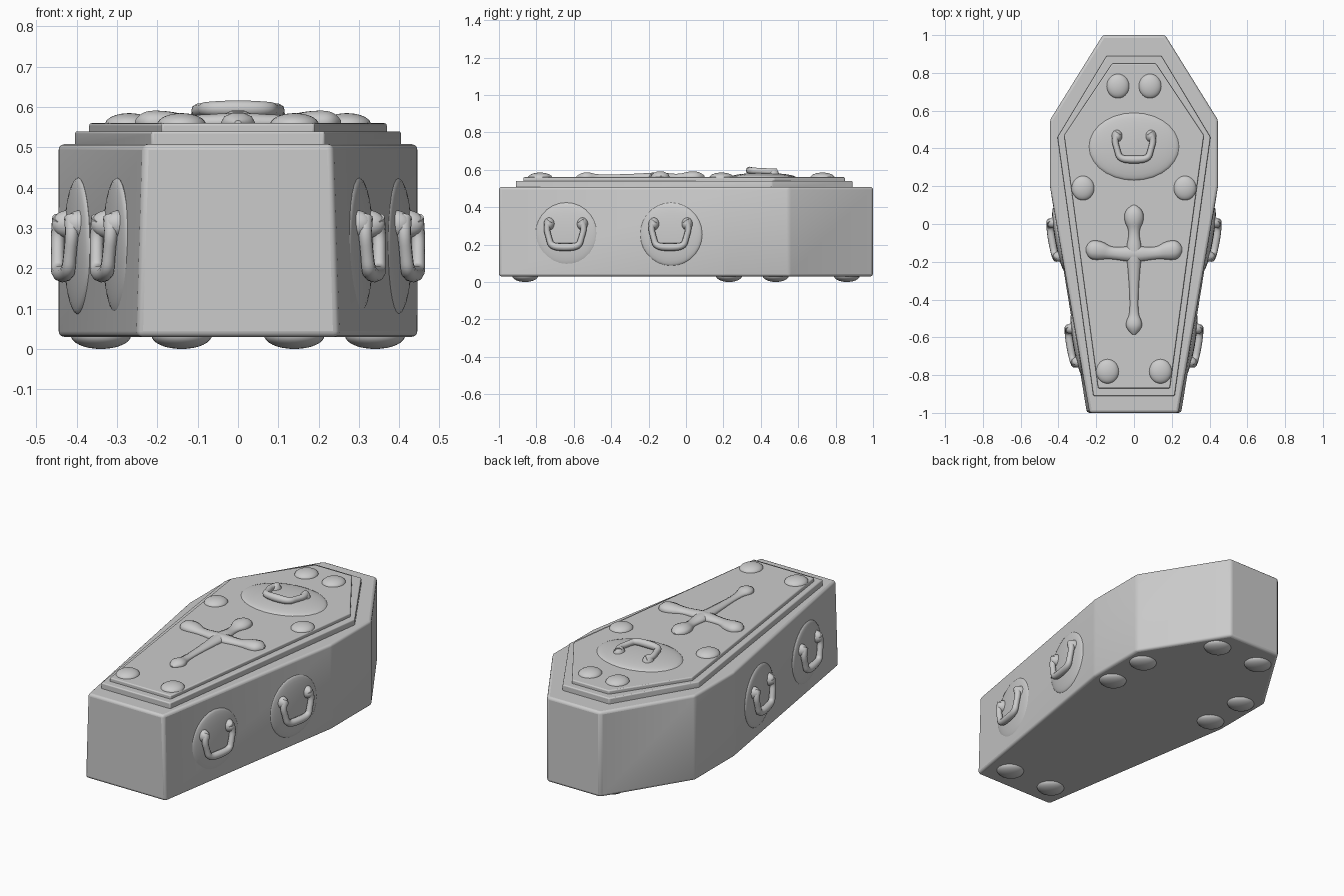
import bpy, bmesh
from mathutils import Matrix, Vector

if "Cube" in bpy.data.objects:
    bpy.data.objects.remove(bpy.data.objects["Cube"])


def finish(obj, angle=0.7):
    bpy.ops.object.select_all(action='DESELECT')
    obj.select_set(True)
    bpy.context.view_layer.objects.active = obj
    bpy.ops.object.shade_smooth_by_angle(angle=angle)
    return obj


def mesh_object(name, bm):
    me = bpy.data.meshes.new(name)
    bm.to_mesh(me)
    bm.free()
    obj = bpy.data.objects.new(name, me)
    bpy.context.collection.objects.link(obj)
    return obj


def slab(name, half, z0, z1, bevel, bottom_flare=0.0):
    """Extrude a mirrored outline, given by its right half, from z0 to z1."""
    ring = half + [(-x, y) for x, y in reversed(half)]
    bm = bmesh.new()
    low = []
    for x, y in ring:
        extra = bottom_flare if y < -0.5 else 0
        low.append(bm.verts.new((x + (extra if x > 0 else -extra), y, z0)))
    top = [bm.verts.new((x, y, z1)) for x, y in ring]
    n = len(ring)
    bm.faces.new(low)
    bm.faces.new(top)
    for i in range(n):
        j = (i + 1) % n
        bm.faces.new((low[i], low[j], top[j], top[i]))
    bmesh.ops.recalc_face_normals(bm, faces=bm.faces)
    obj = mesh_object(name, bm)
    mod = obj.modifiers.new("soft_edges", 'BEVEL')
    mod.width, mod.segments = bevel, 3
    mod.limit_method = 'ANGLE'
    mod.angle_limit = 0.1
    return finish(obj)


def dome(name, frame, centre, size):
    """Half ellipsoid rising along the local z axis."""
    bm = bmesh.new()
    bmesh.ops.create_uvsphere(bm, u_segments=28, v_segments=16, radius=1)
    bmesh.ops.delete(bm, geom=[v for v in bm.verts if v.co.z < -0.3], context='VERTS')
    bm.transform(frame @ Matrix.Translation(centre) @ Matrix.Diagonal((*size, 1)))
    return finish(mesh_object(name, bm), 1.2)


def tube(name, frame, points, flat=1.0):
    """Round tube through (x, y, z, radius) points, flattened along local z."""
    cu = bpy.data.curves.new(name, 'CURVE')
    cu.dimensions = '3D'
    cu.bevel_depth, cu.bevel_resolution = 1.0, 3
    cu.use_fill_caps = True
    sp = cu.splines.new('NURBS')
    sp.points.add(len(points) - 1)
    for p, (x, y, z, r) in zip(sp.points, points):
        p.co, p.radius = (x, y, z, 1), r
    sp.use_endpoint_u, sp.order_u, sp.resolution_u = True, 3, 5
    obj = bpy.data.objects.new(name, cu)
    bpy.context.collection.objects.link(obj)
    bpy.ops.object.select_all(action='DESELECT')
    obj.select_set(True)
    bpy.context.view_layer.objects.active = obj
    bpy.ops.object.convert(target='MESH')
    obj = bpy.context.view_layer.objects.active
    obj.data.transform(frame @ Matrix.Diagonal((1, 1, flat, 1)))
    return finish(obj, 1.0)


def handle(name, frame, plate):
    """Swing handle on a swollen back plate: local x across, y up, z outwards."""
    dome(name + "_plate", frame, (0, 0, 0), plate)
    right = [(0.085, 0.07, 0.030, 0.020), (0.105, 0.04, 0.033, 0.017),
             (0.088, -0.02, 0.036, 0.016), (0.075, -0.065, 0.038, 0.018)]
    left = [(-x, y, z, r) for x, y, z, r in reversed(right)]
    tube(name + "_grip", frame, right + [(0, -0.07, 0.038, 0.022)] + left)
    for s in (-1, 1):
        dome(name + "_mount", frame, (s * 0.09, 0.055, 0.005), (0.03, 0.035, 0.045))


# Tapered six-sided casket body with straight shoulders
slab("body", [(0.235, -1), (0.445, 0.2), (0.445, 0.55), (0.165, 1)],
     0.03, 0.508, 0.014, 0.015)

# Two stepped lid tiers
slab("lid_lower_tier", [(0.215, -0.91), (0.405, 0.46), (0.145, 0.89)], 0.49, 0.54, 0.006)
slab("lid_upper_tier", [(0.19, -0.87), (0.37, 0.47), (0.115, 0.85)], 0.53, 0.56, 0.006)

# Lid studs
up = Matrix.Identity(4)
for x, y in ((0.085, 0.73), (0.27, 0.19), (0.14, -0.78)):
    for s in (-1, 1):
        dome("lid_stud", up, (s * x, y, 0.557), (0.06, 0.065, 0.028))

# Raised cross with rounded ends
on_lid = Matrix.Translation((0, 0, 0.562))
tube("cross_upright", on_lid,
     [(0, 0.10, 0, 0.008), (0, 0.08, 0, 0.045), (0, 0.02, 0, 0.055), (0, -0.04, 0, 0.022),
      (0, -0.14, 0, 0.045), (0, -0.25, 0, 0.03), (0, -0.47, 0, 0.018), (0, -0.52, 0, 0.045),
      (0, -0.56, 0, 0.038), (0, -0.585, 0, 0.008)], 0.6)
arm = [(0.255, -0.135, 0, 0.01), (0.24, -0.135, 0, 0.05), (0.18, -0.14, 0, 0.052),
       (0.12, -0.155, 0, 0.028)]
tube("cross_bar", on_lid,
     arm + [(0, -0.16, 0, 0.045)] + [(-x, y, z, r) for x, y, z, r in reversed(arm)], 0.6)

# Lid handle
handle("lid_handle", Matrix.Translation((0, 0.41, 0.558)), (0.24, 0.18, 0.025))

# Two handles on each tapered side wall
for s in (-1, 1):
    out = Vector((s * 1.2, -0.21, 0)).normalized()
    across = Vector((0, 0, 1)).cross(out)
    for label, y in (("front", -0.64), ("middle", -0.08)):
        wall_x = 0.238 + (y + 1) / 1.2 * 0.207
        frame = Matrix(((across.x, 0, out.x, s * wall_x),
                        (across.y, 0, out.y, y),
                        (0, 1, 0, 0.255),
                        (0, 0, 0, 1)))
        handle(label + "_side_handle", frame, (0.17, 0.17, 0.022))

# Low rounded feet
down = Matrix.Diagonal((1, -1, -1, 1))
for x, y in ((0.14, 0.86), (0.34, 0.48), (0.34, 0.23), (0.14, -0.86)):
    for s in (-1, 1):
        dome("foot", down, (s * x, -y, -0.034), (0.075, 0.07, 0.034))
